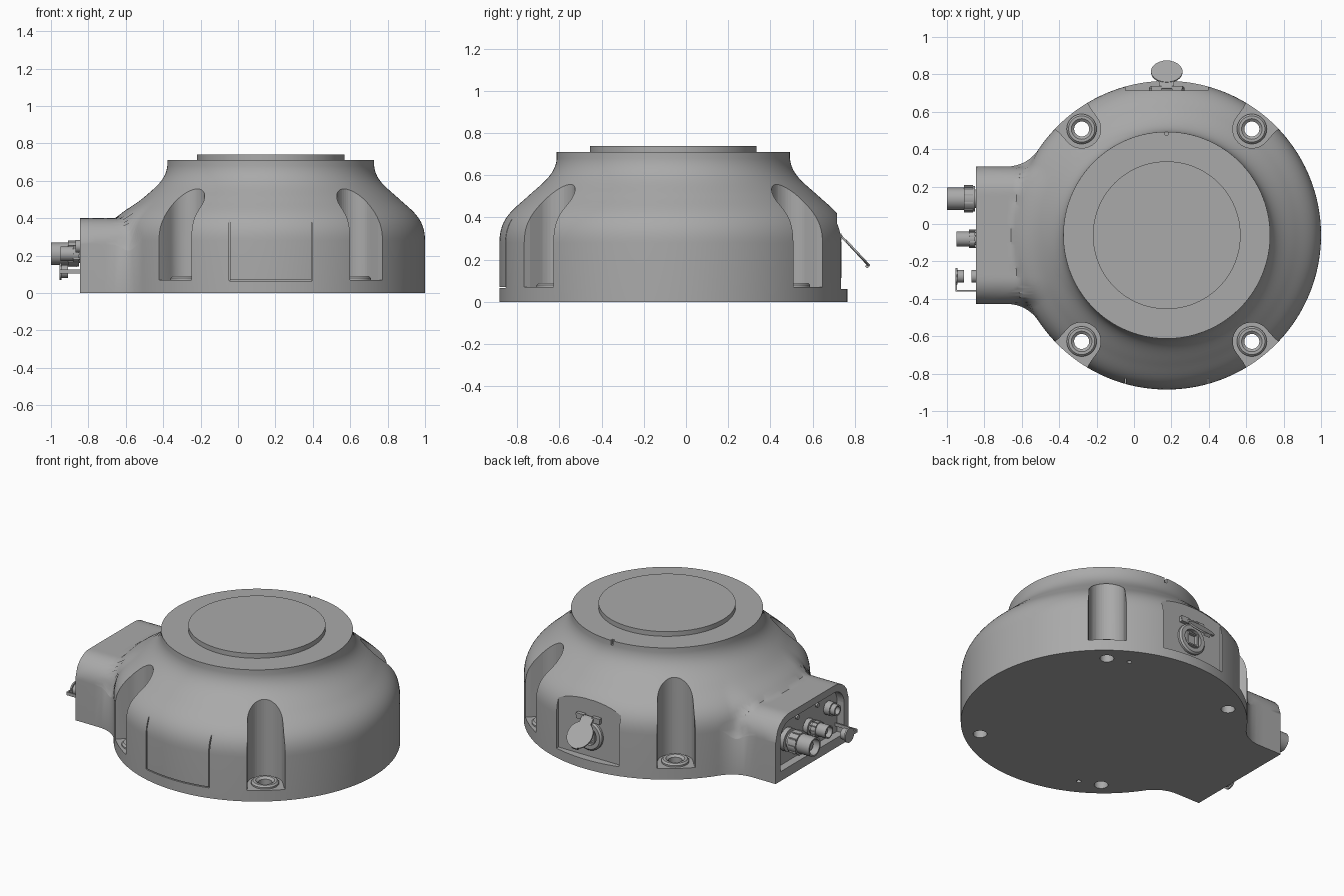
import bpy, bmesh, math
from math import sin, cos, pi, sqrt, atan2
from mathutils import Vector
from mathutils.geometry import interpolate_bezier

if "Cube" in bpy.data.objects:
    bpy.data.objects.remove(bpy.data.objects["Cube"])

CX, CY = 0.175, -0.06              # axis of the round housing
RIM, NECK, TOP = 0.825, 0.553, 0.71
HALF, END, FILLET = 0.367, 1.02, 0.202   # side box half width, reach, plan fillet

grey = bpy.data.materials.new("grey metal")
grey.use_nodes = True
grey.diffuse_color = (0.4, 0.4, 0.4, 1)
grey.node_tree.nodes["Principled BSDF"].inputs["Base Color"].default_value = (0.4, 0.4, 0.4, 1)


def finish(name, bm):
    bmesh.ops.recalc_face_normals(bm, faces=bm.faces)
    mesh = bpy.data.meshes.new(name)
    bm.to_mesh(mesh)
    bm.free()
    ob = bpy.data.objects.new(name, mesh)
    bpy.context.collection.objects.link(ob)
    mesh.materials.append(grey)
    return ob


def smooth(ob, angle=30):
    bpy.ops.object.select_all(action='DESELECT')
    ob.select_set(True)
    bpy.context.view_layer.objects.active = ob
    bpy.ops.object.shade_smooth_by_angle(angle=math.radians(angle))


def box(name, lo, hi):
    bm = bmesh.new()
    bmesh.ops.create_cube(bm, size=1)
    for v in bm.verts:
        v.co = [l + (c + 0.5) * (h - l) for c, l, h in zip(v.co, lo, hi)]
    return finish(name, bm)


def prism(name, outline, z0, z1):
    bm = bmesh.new()
    face = bm.faces.new([bm.verts.new((x, y, z0)) for x, y in outline])
    ext = bmesh.ops.extrude_face_region(bm, geom=[face])["geom"]
    for v in ext:
        if isinstance(v, bmesh.types.BMVert):
            v.co.z = z1
    return finish(name, bm)


def lathe(name, profile, origin, axis=(0, 0, 1), n=40, ring=False):
    """Spin (radius, height) points; a ring joins its last point to its first."""
    bm = bmesh.new()
    q = Vector(axis).to_track_quat('Z', 'Y')
    loops = [[bm.verts.new(Vector(origin) + q @ Vector((r * cos(2 * pi * i / n), r * sin(2 * pi * i / n), h)))
              for i in range(n)] for r, h in profile]
    pairs = list(zip(loops, loops[1:]))
    if ring:
        pairs.append((loops[-1], loops[0]))
    else:
        bm.faces.new(loops[0])
        bm.faces.new(loops[-1])
    for a, b in pairs:
        for i in range(n):
            j = (i + 1) % n
            bm.faces.new((a[i], a[j], b[j], b[i]))
    ob = finish(name, bm)
    smooth(ob)
    return ob


def cut(ob, cutter):
    mod = ob.modifiers.new("cut", 'BOOLEAN')
    mod.operation, mod.solver, mod.object = 'DIFFERENCE', 'EXACT', cutter
    bpy.context.view_layer.objects.active = ob
    bpy.ops.object.modifier_apply(modifier=mod.name)
    bpy.data.objects.remove(cutter)


# Dome section: concave neck flowing into a convex shoulder
def arc(*p):
    return [Vector((q[0], q[1])) for q in interpolate_bezier(*[Vector((a, b, 0)) for a, b in p], 16)]

dome = arc((NECK, 0.68), (0.56, 0.60), (0.625, 0.56), (0.69, 0.50))
dome += arc((0.69, 0.50), (0.755, 0.44), (RIM, 0.40), (RIM, 0.28))[1:]


def dome_height(r):
    if r >= RIM - 1e-6:
        return 0.28 - (r - RIM) * 4
    for a, b in zip(dome, dome[1:]):
        if r <= b.x + 1e-9:
            return a.y + (b.y - a.y) * (r - a.x) / max(b.x - a.x, 1e-9)


def box_height(x, y):
    if x > 0:
        return -1
    t = min(max((abs(y) - HALF + 0.14) / 0.14, 0), 1)
    return 0.40 - 0.14 * (1 - sqrt(1 - t * t)) - 2 * max(abs(y) - HALF, 0)


def height(x, y):
    a, b, k = dome_height(math.hypot(x, y)), box_height(x, y), 0.13
    return max(a, b) + max(k - abs(a - b), 0) ** 2 / (4 * k)


# Plan outline: circle, filleted into the straight sides of the box
fx = sqrt((RIM + FILLET) ** 2 - (HALF + FILLET) ** 2)
fy = HALF + FILLET
corner, line_end, arc_end = atan2(HALF, END), atan2(HALF, fx), atan2(fy, fx)


def reach(phi):
    p = abs(phi)
    if p <= corner:
        return END / cos(p)
    if p <= line_end:
        return HALF / sin(p)
    if p <= arc_end:
        m = fx * cos(p) + fy * sin(p)
        return m - sqrt(max(m * m - fx * fx - fy * fy + FILLET ** 2, 0))
    return RIM


angles = [-pi + 2 * pi * i / 288 for i in range(288)]
angles = sorted([a for a in angles if abs(abs(a) - corner) > 0.008] + [corner, -corner])
bm = bmesh.new()
columns = []
for phi in angles:
    dx, dy, far = -cos(phi), sin(phi), reach(phi)
    pts = [(NECK, TOP)]
    for p in dome:
        r = NECK + (p.x - NECK) * (far - NECK) / (RIM - NECK)
        pts.append((r, height(r * dx, r * dy)))
    pts += [(far, 0)]
    columns.append([bm.verts.new((CX + r * dx, CY + r * dy, z)) for r, z in pts])
for a, b in zip(columns, columns[1:] + columns[:1]):
    for i in range(len(a) - 1):
        bm.faces.new((a[i], a[i + 1], b[i + 1], b[i]))
bm.faces.new([c[0] for c in columns])
bm.faces.new([c[-1] for c in columns])
housing = finish("housing", bm)

# Bolt channels with through holes and collars
bolts = [(CX + sx * 0.455, CY + sy * 0.568) for sx in (-1, 1) for sy in (-1, 1)]
for x, y in bolts:
    out = atan2(y - CY, x - CX)
    shape = [(0.102 * cos(pi / 2 + pi * i / 24), 0.102 * sin(pi / 2 + pi * i / 24)) for i in range(25)]
    shape += [(0.06, -0.105), (0.3, -0.15), (0.3, 0.15), (0.06, 0.105)]
    turned = [(x + u * cos(out) - v * sin(out), y + u * sin(out) + v * cos(out)) for u, v in shape]
    cut(housing, prism("channel_cutter", turned, 0.07, 0.69))
    cut(housing, lathe("hole_cutter", [(0.04, -0.1), (0.04, 0.2)], (x, y, 0)))
    lathe("bolt_collar", [(0.04, 0.06), (0.04, 0.078), (0.055, 0.09), (0.07, 0.09), (0.08, 0.08), (0.08, 0.06)],
          (x, y, 0), ring=True)
for sx, sy in ((0.33, 0.62), (-0.33, -0.62)):
    cut(housing, lathe("pin_hole_cutter", [(0.014, -0.1), (0.014, 0.05)], (CX + sx, CY + sy, 0), n=16))

# Front panel seams, rear flat, rim key slot
for x in (-0.045, 0.395):
    cut(housing, box("seam_cutter", (x - 0.003, -0.95, 0.068), (x + 0.003, -0.825, 0.41)))
cut(housing, box("seam_cutter", (-0.045, -0.95, 0.065), (0.395, -0.845, 0.071)))
cut(housing, box("rear_cutter", (-0.045, 0.715, 0.06), (0.395, 0.95, 0.42)))
cut(housing, box("key_cutter", (0.167, 0.475, 0.68), (0.183, 0.55, 0.75)))

# Recessed connector bay in the box end, following its rounded top
bay = [(-0.32, 0.06), (0.32, 0.06)]
bay += [(0.22 + 0.1 * cos(pi * i / 16), 0.255 + 0.1 * sin(pi * i / 16)) for i in range(9)]
bay += [(-u, v) for u, v in reversed(bay[2:])]
bay_cutter = prism("bay_cutter", [(u, v) for u, v in bay], -0.1, 0.05)
for v in bay_cutter.data.vertices:
    u, z, d = v.co
    v.co = (CX - END + d, CY + u, z)
cut(housing, bay_cutter)
smooth(housing, 35)

# Raised top plate
lathe("top_plate", [(0.395, 0.70), (0.395, 0.74)], (CX, CY, 0), n=96)

# Side connectors, pointing to -x
OUT, PX = (-1, 0, 0), -0.80


def plug(name, y, z, r, length):
    lathe(name, [(r * 1.15, 0), (r * 1.15, 0.03), (r * 0.8, 0.03), (r * 0.8, 0.05), (r * 1.1, 0.05),
                 (r * 1.1, length * 0.55), (r * 0.95, length * 0.55), (r * 0.95, length),
                 (r * 0.78, length), (r * 0.78, length * 0.6)], (PX, y, z), OUT)
    lathe(name + "_core", [(r * 0.45, 0), (r * 0.45, length * 0.85)], (PX, y, z), OUT, 24)
    for i in range(10):
        a = 2 * pi * i / 10
        c = Vector((PX - length * 0.42, y + r * 1.1 * cos(a), z + r * 1.1 * sin(a)))
        h = Vector((length * 0.12, r * 0.08, r * 0.08))
        box(name + "_grip", c - h, c + h)


plug("large_connector", 0.135, 0.21, 0.062, 0.2)
plug("small_connector", -0.08, 0.21, 0.042, 0.15)
lathe("port", [(0.042, 0), (0.042, 0.04), (0.034, 0.04), (0.034, 0.07), (0.024, 0.07), (0.024, 0.03)],
      (PX, -0.28, 0.25), OUT)
lathe("port_cap", [(0.034, 0), (0.034, 0.035), (0.045, 0.035), (0.045, 0.045)], (-0.91, -0.28, 0.115), OUT)
box("cap_strap_arm", (-0.955, -0.36, 0.105), (-0.80, -0.352, 0.125))
box("cap_strap_end", (-0.955, -0.36, 0.105), (-0.947, -0.28, 0.125))
for y in (0.03, -0.17):
    lathe("panel_screw", [(0.014, 0), (0.014, 0.012)], (PX, y, 0.31), OUT, 16)

# Rear socket with a hinged lid hanging open
BACK = (0, 1, 0)
lathe("socket_ring", [(0.095, 0), (0.095, 0.015), (0.085, 0.025), (0.06, 0.025), (0.06, 0)],
      (CX, 0.713, 0.2), BACK, ring=True)
for lo, hi in (((-0.042, 0.16), (-0.03, 0.24)), ((0.03, 0.16), (0.042, 0.24)),
               ((-0.042, 0.232), (0.042, 0.24)), ((-0.042, 0.16), (0.042, 0.168))):
    box("jack_frame", (CX + lo[0], 0.713, lo[1]), (CX + hi[0], 0.735, hi[1]))
for s in (-1, 1):
    box("lid_hinge", (CX + s * 0.055 - 0.027, 0.713, 0.29), (CX + s * 0.055 + 0.027, 0.738, 0.325))
lathe("lid_hinge_pin", [(0.008, -0.085), (0.008, 0.085)], (CX, 0.73, 0.315), (1, 0, 0), 16)
down, normal = Vector((0, 0.68, -0.73)), Vector((0, 0.73, 0.68))
lathe("socket_lid", [(0.078, -0.006), (0.084, -0.002), (0.084, 0.006)], (CX, 0.812, 0.232), normal)
arm = box("lid_arm", (-0.04, -0.005, 0), (0.04, 0.005, 0.07))
lip = box("lid_lip", (-0.02, -0.014, 0.19), (0.02, 0.006, 0.205))
for ob in (arm, lip):
    for v in ob.data.vertices:
        v.co = Vector((CX + v.co.x, 0.73, 0.318)) + normal * v.co.y + down * v.co.z
